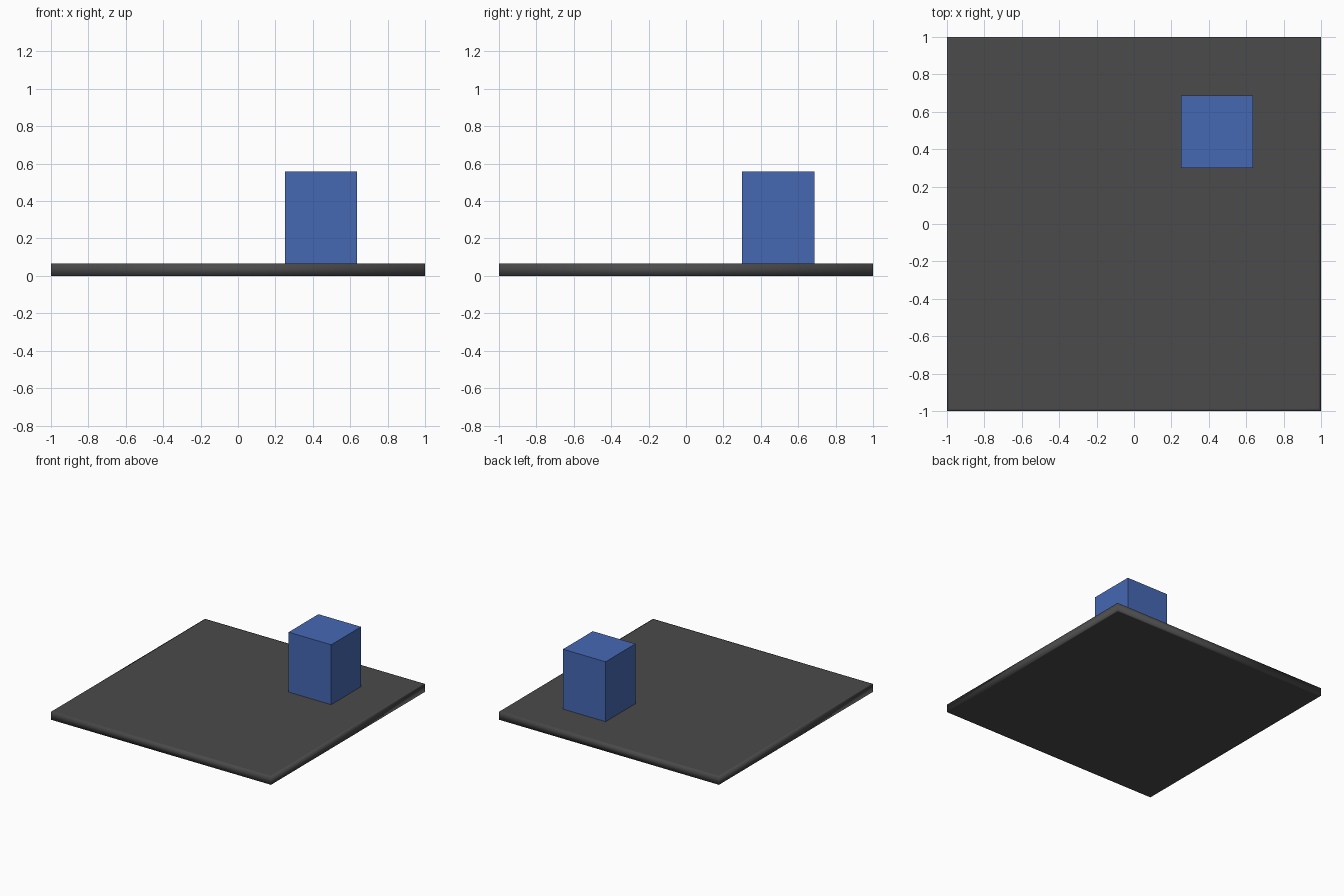
import bpy, bmesh

if "Cube" in bpy.data.objects:
    bpy.data.objects.remove(bpy.data.objects["Cube"])


def box(name, lo, hi, color, rim=0.0):
    """Axis-aligned box; rim > 0 adds support loops and smooth shading."""
    bm = bmesh.new()
    bmesh.ops.create_cube(bm, size=1)
    for v in bm.verts:
        v.co = [lo[i] + (v.co[i] + 0.5) * (hi[i] - lo[i]) for i in range(3)]
    if rim:
        bm.normal_update()
        caps = [f for f in bm.faces if abs(f.normal.z) > 0.9]
        bmesh.ops.inset_individual(bm, faces=caps, thickness=rim)
        for f in bm.faces:
            f.smooth = True
    mesh = bpy.data.meshes.new(name)
    bm.to_mesh(mesh)
    bm.free()
    obj = bpy.data.objects.new(name, mesh)
    bpy.context.collection.objects.link(obj)
    mat = bpy.data.materials.new(name + "_colour")
    mat.diffuse_color = (*color, 1)
    mat.use_nodes = True
    mat.node_tree.nodes["Principled BSDF"].inputs["Base Color"].default_value = mat.diffuse_color
    mesh.materials.append(mat)
    return obj


# Thin square floor slab with softly shaded rim
box("floor_slab", (-1, -1, 0), (1, 1, 0.065), (0.07, 0.07, 0.07), rim=0.02)

# Blue block standing on the slab
box("blue_block", (0.25, 0.30, 0.065), (0.637, 0.687, 0.557), (0.06, 0.14, 0.45))
